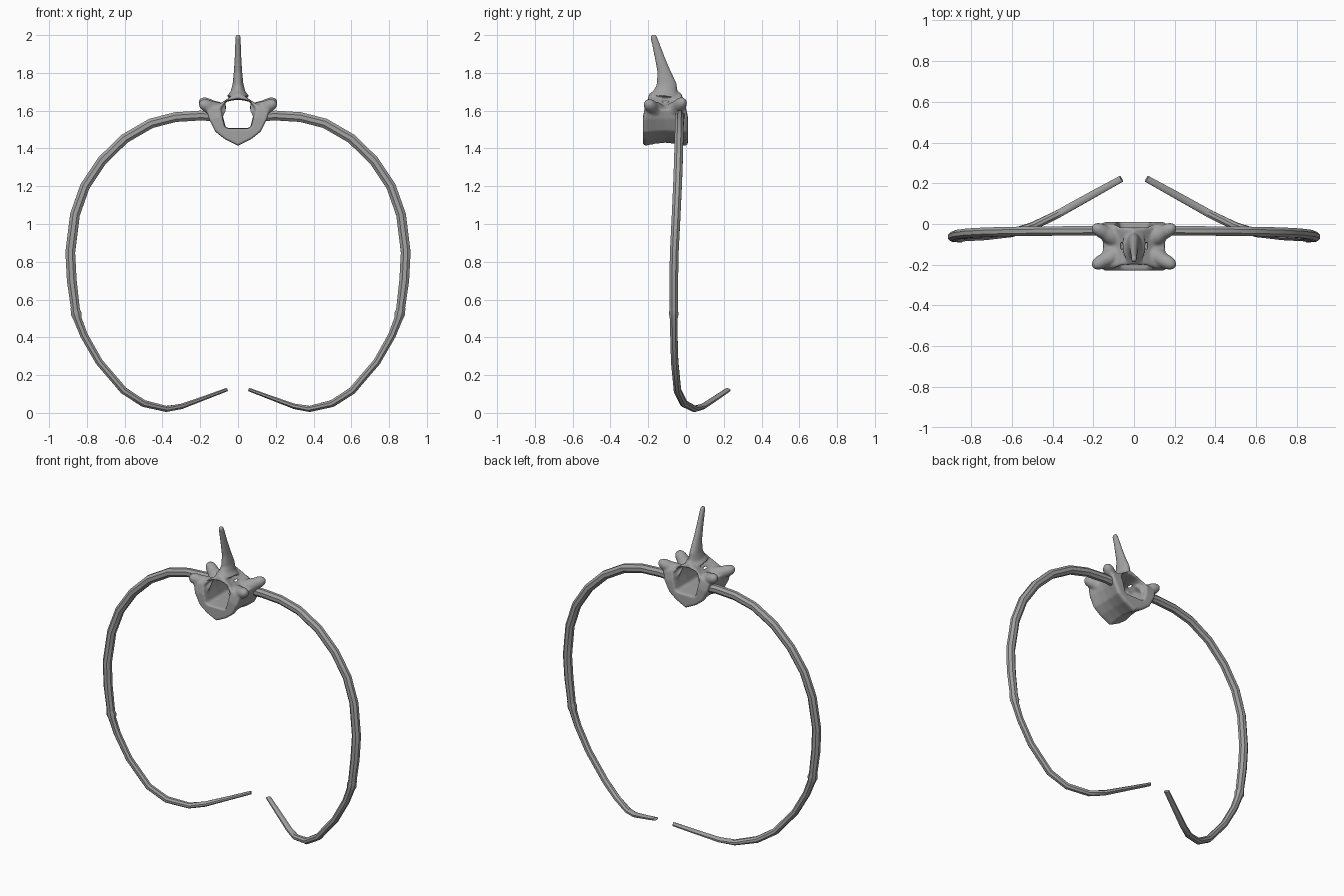
import bpy, bmesh, math
from mathutils import Vector

cube = bpy.data.objects.get("Cube")
if cube:
    bpy.data.objects.remove(cube)

bone = bpy.data.materials.new("bone grey")
bone.use_nodes = True
COLOUR = (0.36, 0.36, 0.36, 1)
bone.diffuse_color = COLOUR
bone.node_tree.nodes["Principled BSDF"].inputs["Base Color"].default_value = COLOUR


def bridge(bm, r1, r2):
    n = len(r1)
    for i in range(n):
        bm.faces.new((r1[i], r1[(i + 1) % n], r2[(i + 1) % n], r2[i]))


def sweep(bm, path, sizes, ref=Vector((0, 1, 0)), sides=8):
    """Closed tube along a path; each size is (across, along ref)."""
    path = [Vector(p) for p in path]
    rings = []
    for i, p in enumerate(path):
        t = (path[min(i + 1, len(path) - 1)] - path[max(i - 1, 0)]).normalized()
        n = t.cross(ref).normalized()
        b = n.cross(t)
        ring = []
        for k in range(sides):
            a = math.tau * (k + 0.5) / sides
            ring.append(bm.verts.new(p + n * sizes[i][0] * math.cos(a) + b * sizes[i][1] * math.sin(a)))
        rings.append(ring)
    for r1, r2 in zip(rings, rings[1:]):
        bridge(bm, r1, r2)
    bm.faces.new(rings[0][::-1])
    bm.faces.new(rings[-1])


def finish(bm, name):
    bmesh.ops.recalc_face_normals(bm, faces=bm.faces[:])
    mesh = bpy.data.meshes.new(name)
    bm.to_mesh(mesh)
    bm.free()
    mesh.materials.append(bone)
    ob = bpy.data.objects.new(name, mesh)
    bpy.context.collection.objects.link(ob)
    bpy.ops.object.select_all(action='DESELECT')
    ob.select_set(True)
    bpy.context.view_layer.objects.active = ob
    return ob


# Vertebra ring: outer wall pinched at the waist, open canal through the middle
OUTER = [(0, 1.413), (.07, 1.448), (.12, 1.487), (.155, 1.555), (.17, 1.61), (.1, 1.635), (.055, 1.665), (0, 1.70)]
INNER = [(0, 1.505), (.045, 1.505), (.068, 1.51), (.083, 1.57), (.09, 1.61), (.067, 1.645), (.045, 1.655), (0, 1.662)]
MID_Z = 1.57


def section(bm, half, y, scale):
    full = half + [(-x, z) for x, z in half[-2:0:-1]]
    ring = []
    for x, z in full:
        edge = (y + 0.11) / 0.115              # ends lean inward near the roof
        lean = max(0, z - 1.58) * 0.3 * edge
        ring.append(bm.verts.new((x * scale, y - lean, MID_Z + (z - MID_Z) * scale)))
    return ring


bm = bmesh.new()
walls = [(OUTER, -.228, .96), (OUTER, -.215, 1), (OUTER, -.16, .93), (OUTER, -.11, .9), (OUTER, -.06, .93),
         (OUTER, -.005, 1), (OUTER, .01, .96), (INNER, .01, 1.04), (INNER, -.01, 1), (INNER, -.11, .96),
         (INNER, -.21, 1), (INNER, -.228, 1.04)]
rings = [section(bm, *w) for w in walls]
for r1, r2 in zip(rings, rings[1:] + rings[:1]):
    bridge(bm, r1, r2)

# Spinous process, sweeping up and forward
sweep(bm, [(0, -.11, 1.675), (0, -.108, 1.70), (0, -.103, 1.74), (0, -.118, 1.81), (0, -.139, 1.88),
           (0, -.162, 1.96), (0, -.172, 1.99), (0, -.173, 2.003)],
      [(.062, .085), (.04, .065), (.029, .054), (.022, .035), (.018, .027), (.015, .02), (.014, .018), (.009, .012)],
      sides=16)

# Four rounded articular knobs
for s in (-1, 1):
    for tip_y, base_y, tip_z in ((-.195, -.15, 1.632), (-.024, -.07, 1.641)):
        base, tip = Vector((s * .09, base_y, 1.59)), Vector((s * .178, tip_y, tip_z))
        steps = [(0, .05), (.35, .045), (.65, .036), (.9, .034), (1.1, .028), (1.23, .017), (1.28, .006)]
        sweep(bm, [base.lerp(tip, f) for f, _ in steps], [(r, r) for _, r in steps],
              ref=Vector((0, 0, 1)), sides=16)

vertebra = finish(bm, "vertebra")
fuse = vertebra.modifiers.new("fuse parts", 'REMESH')
fuse.mode = 'VOXEL'
fuse.voxel_size = 0.006
fuse.use_smooth_shade = True
soften = vertebra.modifiers.new("soften joins", 'SMOOTH')
soften.factor = 0.5
soften.iterations = 6
bpy.ops.object.shade_smooth()

# Ribs: bony arc, then thinner cartilage below a small collar
RIB = [(.12, -.03, 1.57), (.2, -.033, 1.574), (.33, -.034, 1.566), (.46, -.035, 1.533), (.6, -.037, 1.452),
       (.72, -.04, 1.335), (.81, -.045, 1.2), (.863, -.052, 1.05), (.888, -.062, .85), (.88, -.065, .7),
       (.86, -.065, .545)]
RIB_SIZES = [(.028, .025)] * 10 + [(.025, .024)]
TIP = [(.866, -.065, .56), (.856, -.065, .525), (.85, -.065, .5), (.815, -.064, .41), (.735, -.06, .27),
       (.605, -.045, .118), (.5, -.012, .05), (.38, .045, .021), (.3, .09, .034), (.18, .157, .078), (.062, .222, .122)]
TIP_SIZES = [(.023, .022), (.031, .027), (.024, .022), (.022, .021), (.021, .021), (.021, .021), (.02, .021),
             (.017, .021), (.015, .02), (.012, .019), (.01, .017)]

for side, s in (("left", 1), ("right", -1)):
    for part, path, sizes in (("rib", RIB, RIB_SIZES), ("rib_cartilage", TIP, TIP_SIZES)):
        bm = bmesh.new()
        sweep(bm, [(s * x, y, z) for x, y, z in path], sizes)
        finish(bm, f"{side}_{part}")
        bpy.ops.object.shade_smooth_by_angle(angle=math.radians(35))
